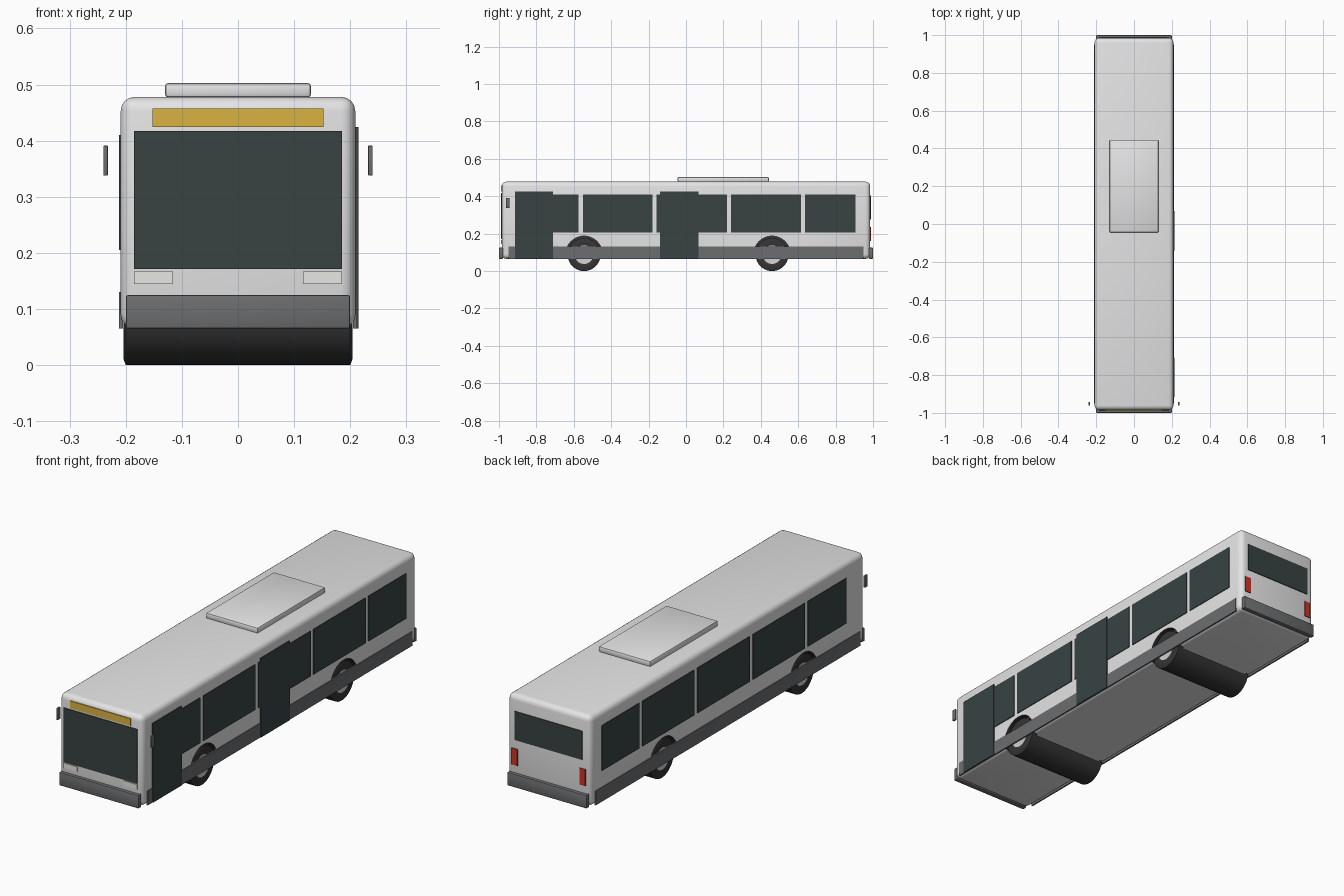
import bpy, bmesh, math
from mathutils import Matrix

if "Cube" in bpy.data.objects:
    bpy.data.objects.remove(bpy.data.objects["Cube"], do_unlink=True)


def material(name, r, g, b):
    m = bpy.data.materials.new(name)
    m.use_nodes = True
    m.diffuse_color = (r, g, b, 1)
    m.node_tree.nodes["Principled BSDF"].inputs["Base Color"].default_value = (r, g, b, 1)
    return m


PAINT = material("light_grey_paint", 0.78, 0.78, 0.78)
GLASS = material("dark_glass", 0.04, 0.055, 0.055)
TRIM = material("dark_grey_trim", 0.15, 0.155, 0.16)
RUBBER = material("black_rubber", 0.035, 0.035, 0.037)
METAL = material("wheel_metal", 0.62, 0.62, 0.62)
AMBER = material("amber_sign", 0.7, 0.45, 0.055)
RED = material("red_lamp", 0.6, 0.035, 0.02)
LAMP = material("white_lamp", 0.85, 0.85, 0.82)


def finish(name, bm, *mats):
    mesh = bpy.data.meshes.new(name)
    bm.to_mesh(mesh)
    bm.free()
    obj = bpy.data.objects.new(name, mesh)
    bpy.context.collection.objects.link(obj)
    for m in mats:
        mesh.materials.append(m)
    return obj


def smooth(obj):
    bpy.ops.object.select_all(action='DESELECT')
    obj.select_set(True)
    bpy.context.view_layer.objects.active = obj
    bpy.ops.object.shade_smooth_by_angle(angle=math.radians(35))


def box(name, xs, ys, zs, mat, bevel=0, segments=2):
    """Box between pairs of limits, with optionally rounded edges."""
    bm = bmesh.new()
    bmesh.ops.create_cube(bm, size=1)
    for v in bm.verts:
        v.co = [(a + b) / 2 + c * (b - a) for (a, b), c in zip((xs, ys, zs), v.co)]
    if bevel:
        bmesh.ops.bevel(bm, geom=bm.edges[:], offset=bevel, segments=segments,
                        profile=0.5, affect='EDGES')
    obj = finish(name, bm, mat)
    if bevel:
        smooth(obj)
    return obj


def pair(name, xs, ys, zs, mat, bevel=0):
    """Mirrored boxes on the left (+x) and right (-x)."""
    box("left_" + name, xs, ys, zs, mat, bevel)
    box("right_" + name, (-xs[1], -xs[0]), ys, zs, mat, bevel)


HALF, END, FLOOR, ROOF = 0.209, 0.985, 0.065, 0.478
AXLES = {"front": -0.545, "rear": 0.46}
WHEEL_R, ARCH_R = 0.088, 0.099

# Body shell with wheel arches cut into both sides
body = box("body", (-HALF, HALF), (-END, END), (FLOOR, ROOF), PAINT, 0.025, 4)
body.data.materials.append(RUBBER)
for label, y in AXLES.items():
    for side in (-1, 1):
        bm = bmesh.new()
        bmesh.ops.create_cone(bm, cap_ends=True, segments=40, radius1=ARCH_R,
                              radius2=ARCH_R, depth=0.1)
        bmesh.ops.transform(bm, verts=bm.verts, matrix=Matrix.Translation(
            (side * 0.23, y, WHEEL_R)) @ Matrix.Rotation(math.pi / 2, 4, 'Y'))
        cutter = finish("arch_cutter", bm)
        cutter.hide_render = True
        bpy.context.view_layer.objects.active = body
        mod = body.modifiers.new("arch", 'BOOLEAN')
        mod.operation, mod.solver, mod.object = 'DIFFERENCE', 'EXACT', cutter
        bpy.ops.object.modifier_apply(modifier=mod.name)
        bpy.data.objects.remove(cutter, do_unlink=True)
for p in body.data.polygons:
    c = p.center
    near = min(math.hypot(c.y - y, c.z - WHEEL_R) for y in AXLES.values())
    if near < ARCH_R + 0.002 and abs(c.x) < HALF - 0.003 and abs(c.x) > 0.17 \
            and c.z > FLOOR + 0.001:
        p.material_index = 1
smooth(body)

# Wheels: one lathed drum per axle with tyre shoulders and pale hubs
profile = [(0.203, 0), (0.203, 0.05), (0.2045, 0.055), (0.2045, 0.076), (0.2, WHEEL_R)]
profile += [(-x, r) for x, r in reversed(profile)]
for label, y in AXLES.items():
    bm = bmesh.new()
    verts = [bm.verts.new((x, 0, r)) for x, r in profile]
    edges = [bm.edges.new(e) for e in zip(verts, verts[1:])]
    bmesh.ops.spin(bm, geom=verts + edges, cent=(0, 0, 0), axis=(1, 0, 0),
                   angle=2 * math.pi, steps=40)
    bmesh.ops.remove_doubles(bm, verts=bm.verts, dist=0.0001)
    bmesh.ops.recalc_face_normals(bm, faces=bm.faces)
    for f in bm.faces:
        if all(math.hypot(v.co.y, v.co.z) < 0.052 for v in f.verts):
            f.material_index = 1
    bmesh.ops.translate(bm, verts=bm.verts, vec=(0, y, WHEEL_R))
    smooth(finish(label + "_wheels", bm, RUBBER, METAL))

# Side window bands, split by pillars
pillars = [-0.5625, -0.1675, 0.23, 0.625]
starts = [-0.85] + [p + 0.011 for p in pillars]
stops = [p - 0.011 for p in pillars] + [0.905]
for i, span in enumerate(zip(starts, stops)):
    pair(f"side_window_{i + 1}", (0.206, 0.2125), span, (0.205, 0.41), GLASS)

# Passenger doors on one side only
box("front_door", (0.206, 0.2145), (-0.915, -0.71), (FLOOR, 0.424), GLASS)
box("middle_door", (0.206, 0.2145), (-0.14, 0.068), (FLOOR, 0.424), GLASS)

# Lower side skirts
pair("skirt", (0.205, 0.2118), (-0.95, 0.95), (FLOOR, 0.13), TRIM)

# Front end
front = (-0.989, -0.982)
box("windscreen", (-0.185, 0.185), front, (0.171, 0.417), GLASS)
box("destination_sign", (-0.152, 0.152), front, (0.424, 0.457), AMBER)
pair("headlamp", (0.116, 0.185), front, (0.145, 0.167), LAMP)
box("front_bumper", (-0.2, 0.2), (-1, -0.978), (FLOOR, 0.125), TRIM, 0.004)

# Rear end
rear = (0.982, 0.989)
box("rear_window", (-0.17, 0.17), rear, (0.275, 0.405), GLASS)
pair("tail_lamp", (0.156, 0.186), rear, (0.16, 0.235), RED)
box("rear_bumper", (-0.2, 0.2), (0.978, 1), (FLOOR, 0.125), TRIM, 0.004)

# Mirrors and roof unit
pair("mirror", (0.232, 0.24), (-0.962, -0.943), (0.338, 0.391), TRIM, 0.001)
box("roof_unit", (-0.13, 0.13), (-0.045, 0.443), (0.477, 0.503), PAINT, 0.006)
